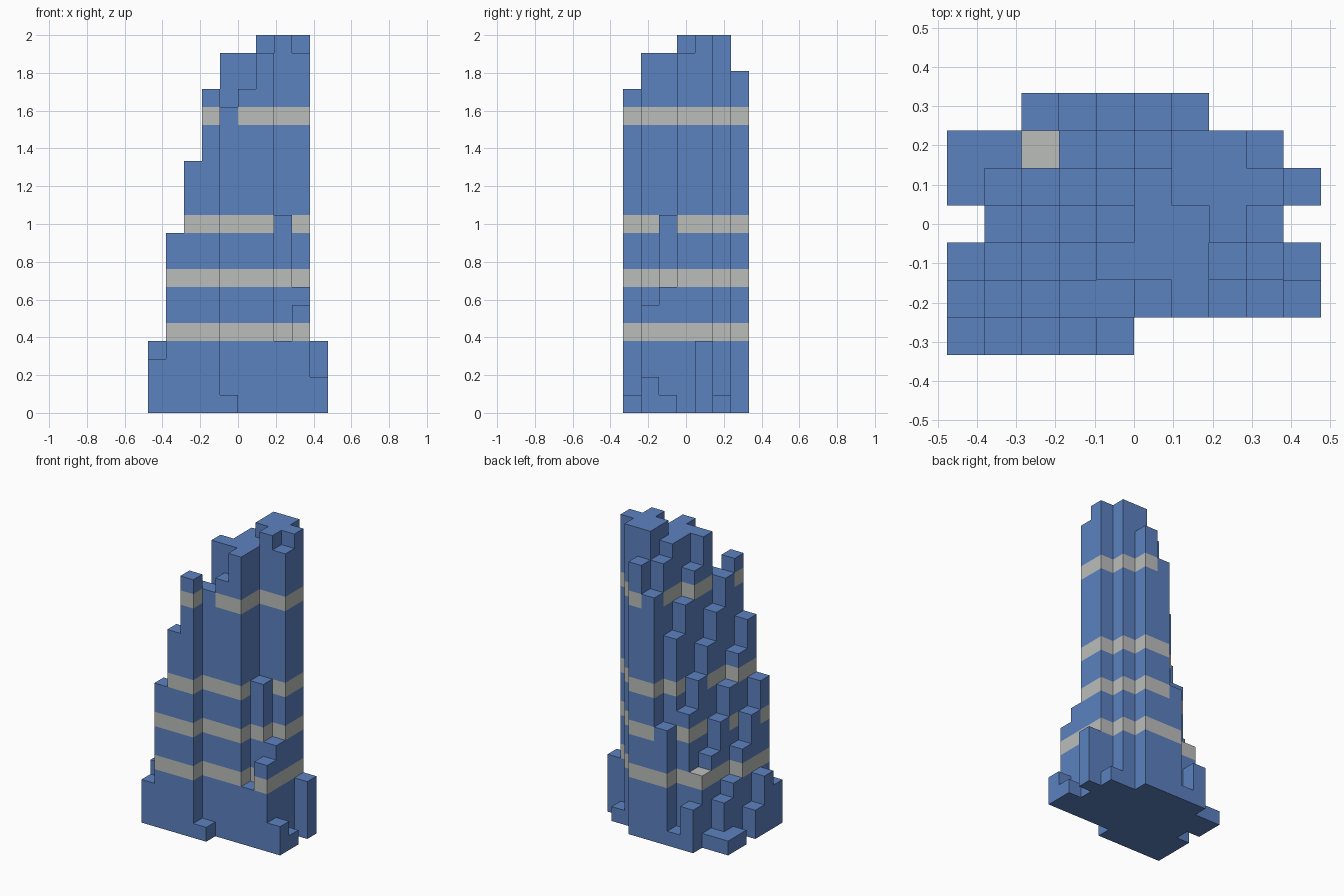
import bpy
import bmesh
from mathutils import Vector

if "Cube" in bpy.data.objects:
    bpy.data.objects.remove(bpy.data.objects["Cube"], do_unlink=True)

# Storeys of each square shaft: "." is empty, a is one storey, b two, and so on.
# Rows run from front to back, letters from -x to +x.
PLAN = (
    "cjnra.....",
    "dhlqqrtdfb",
    "bfjotttkga",
    ".dhmrttut.",
    "acfkptuuud",
    "aaeinsuua.",
    "..cahqs...",
)
UNIT = 2 / 21
COLUMNS, ROWS = len(PLAN[0]), len(PLAN)
LOW_BAND = 4
BANDS = (LOW_BAND, 7, 10, 16)
SIDES = ((1, 0), (-1, 0), (0, 1), (0, -1))


def make_material(name, colour):
    mat = bpy.data.materials.new(name)
    mat.use_nodes = True
    mat.diffuse_color = colour
    mat.node_tree.nodes["Principled BSDF"].inputs["Base Color"].default_value = colour
    return mat


def storeys(i, j):
    if 0 <= i < COLUMNS and 0 <= j < ROWS:
        return ".abcdefghijklmnopqrstu".index(PLAN[j][i])
    return 0


def is_band(level, height):
    # Every shaft ends in a plain cap, except on the lowest band
    return level in BANDS and (level < height - 1 or level == LOW_BAND)


def add_quad(bm, centre, normal, banded):
    """One square cell face, wound to face along normal."""
    n = Vector(normal)
    u = Vector((n.y, n.z, n.x))
    v = n.cross(u)
    c = Vector(centre) + n / 2
    corners = (c - u / 2 - v / 2, c + u / 2 - v / 2,
               c + u / 2 + v / 2, c - u / 2 + v / 2)
    face = bm.faces.new([bm.verts.new(p * UNIT) for p in corners])
    face.material_index = int(banded)


# Stepped tower: only the outer faces of the shafts
bm = bmesh.new()
for j in range(ROWS):
    for i in range(COLUMNS):
        height = storeys(i, j)
        if not height:
            continue
        x, y = i + 0.5 - COLUMNS / 2, j + 0.5 - ROWS / 2
        for level in range(height):
            for dx, dy in SIDES:
                if storeys(i + dx, j + dy) <= level:
                    add_quad(bm, (x, y, level + 0.5), (dx, dy, 0),
                             is_band(level, height))
        add_quad(bm, (x, y, height - 0.5), (0, 0, 1), is_band(height - 1, height))
        add_quad(bm, (x, y, 0.5), (0, 0, -1), False)
bmesh.ops.remove_doubles(bm, verts=bm.verts[:], dist=UNIT / 100)

mesh = bpy.data.meshes.new("stepped_tower")
bm.to_mesh(mesh)
bm.free()
mesh.materials.append(make_material("glass_blue", (0.107, 0.223, 0.527, 1)))
mesh.materials.append(make_material("band_grey", (0.5, 0.515, 0.5, 1)))
tower = bpy.data.objects.new("stepped_tower", mesh)
bpy.context.collection.objects.link(tower)
